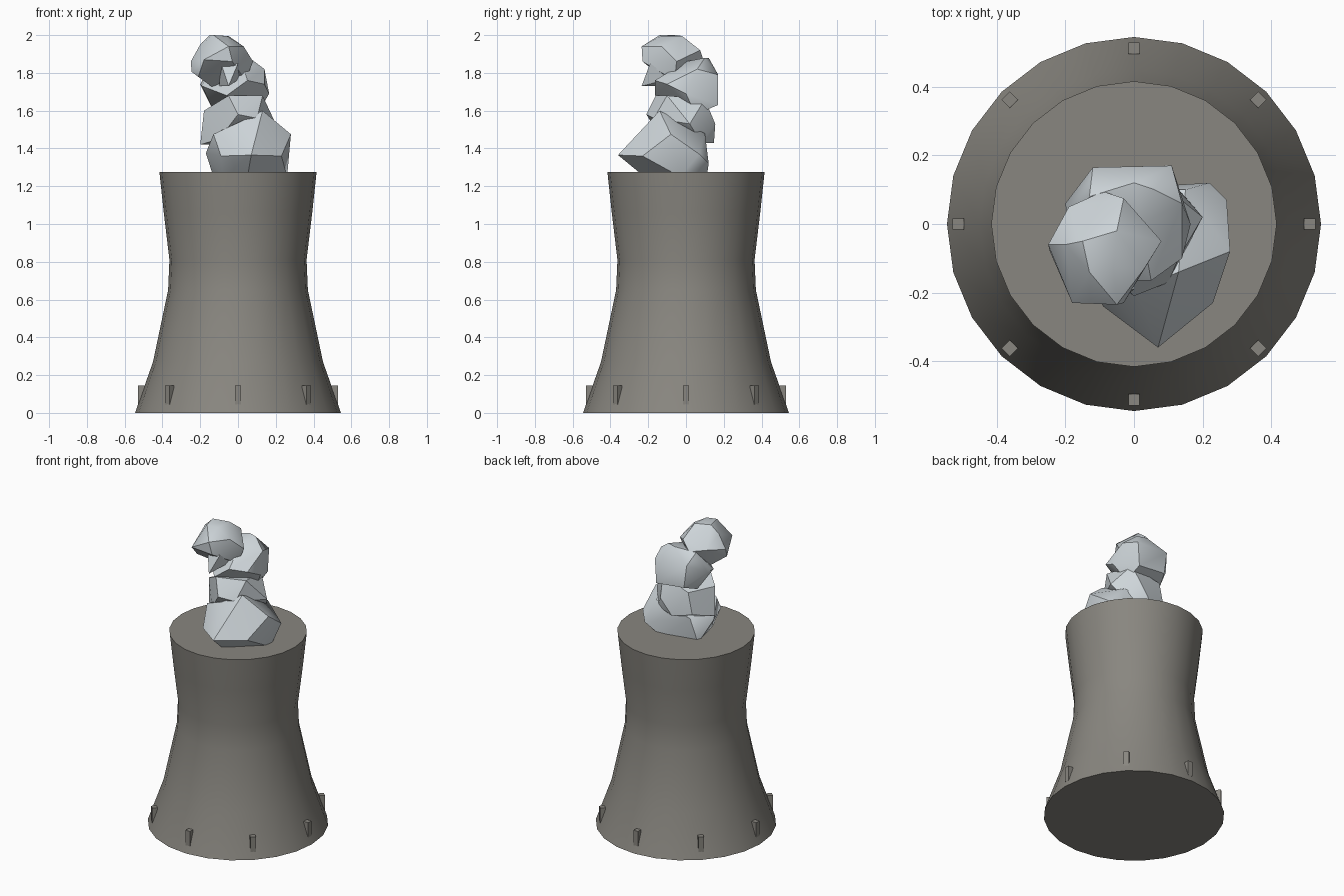
import bpy, bmesh, math
from mathutils import Matrix, Vector


def material(name, rgb):
    m = bpy.data.materials.new(name)
    m.diffuse_color = (*rgb, 1)
    return m


CONCRETE = material("warm grey concrete", (0.25, 0.24, 0.215))
STEAM = material("pale steam", (0.62, 0.67, 0.70))


def finish(name, bm, mat, angle=None):
    bmesh.ops.recalc_face_normals(bm, faces=bm.faces)
    me = bpy.data.meshes.new(name)
    bm.to_mesh(me)
    bm.free()
    me.materials.append(mat)
    ob = bpy.data.objects.new(name, me)
    bpy.context.collection.objects.link(ob)
    if angle:
        bpy.ops.object.select_all(action='DESELECT')
        ob.select_set(True)
        bpy.context.view_layer.objects.active = ob
        bpy.ops.object.shade_smooth_by_angle(angle=math.radians(angle))
    return ob


# cooling tower: waisted profile turned in 24 sides, closed at both ends
SIDES = 24
profile = [(0.545, 0), (0.45, 0.27), (0.37, 0.65), (0.363, 0.81), (0.393, 1.06), (0.416, 1.275)]
bm = bmesh.new()
rings = [[bm.verts.new((r * math.cos(a), r * math.sin(a), z))
          for a in (math.tau * i / SIDES for i in range(SIDES))] for r, z in profile]
for low, high in zip(rings, rings[1:]):
    for i in range(SIDES):
        j = (i + 1) % SIDES
        bm.faces.new((low[i], low[j], high[j], high[i]))
bm.faces.new(rings[0])
bm.faces.new(rings[-1])
finish("tower", bm, CONCRETE, 30)

# eight small posts around the foot
bm = bmesh.new()
for i in range(8):
    m = (Matrix.Rotation(math.tau * i / 8, 4, 'Z') @ Matrix.Translation((0.512, 0, 0.095))
         @ Matrix.Diagonal((0.033, 0.033, 0.1, 1)))
    bmesh.ops.create_cube(bm, size=1, matrix=m)
finish("foot_posts", bm, CONCRETE)


# steam: faceted lumps, each the hull of a few corner points
def lump(name, points):
    bm = bmesh.new()
    for p in points:
        bm.verts.new(p)
    res = bmesh.ops.convex_hull(bm, input=bm.verts)
    loose = [v for v in bm.verts if not v.link_faces]
    bmesh.ops.delete(bm, geom=loose, context='VERTS')
    finish(name, bm, STEAM, 35)


lump("steam_base", [
    (0.07, -0.36, 1.365), (-0.09, -0.24, 1.36), (0.23, -0.23, 1.36), (0.28, -0.08, 1.475),
    (0.27, 0.07, 1.37), (0.22, 0.12, 1.32), (-0.17, -0.05, 1.375), (-0.13, 0.06, 1.25),
    (0.26, -0.03, 1.25), (0.05, -0.22, 1.25), (-0.08, -0.15, 1.25), (-0.13, -0.14, 1.476),
    (0.01, -0.19, 1.54), (0.13, -0.14, 1.60), (0.2, -0.1, 1.53), (0.1, 0.11, 1.25),
    (0.15, 0.1, 1.48), (-0.1, 0.1, 1.42)])

lump("steam_lower", [
    (-0.2, -0.02, 1.42), (-0.18, -0.05, 1.6), (0.15, 0.08, 1.43), (0.08, 0.155, 1.53),
    (0, 0.148, 1.43), (0.2, 0.02, 1.53), (0.13, -0.1, 1.68), (0, -0.21, 1.58),
    (0.1, -0.17, 1.56), (-0.05, -0.16, 1.68), (-0.1, 0.12, 1.6), (-0.13, 0.12, 1.46),
    (0.1, 0.1, 1.66), (-0.1, -0.13, 1.45)])

lump("steam_upper", [
    (-0.12, 0.165, 1.8), (0.11, 0.17, 1.79), (-0.1, 0.165, 1.65), (0.1, 0.17, 1.63),
    (0, 0.12, 1.88), (0.06, 0.1, 1.88), (0.14, 0.06, 1.82), (0.165, 0, 1.69),
    (0.14, -0.1, 1.74), (0.05, -0.165, 1.76), (-0.06, -0.165, 1.68), (-0.19, -0.02, 1.73),
    (-0.2, 0.06, 1.74), (-0.14, 0.08, 1.62), (0.1, 0.05, 1.58), (0.02, 0, 1.86),
    (-0.13, 0.08, 1.86)])

lump("steam_top", [
    (-0.15, -0.05, 2), (-0.05, -0.02, 1.995), (-0.06, -0.13, 1.995), (-0.13, -0.14, 2),
    (0.03, -0.13, 1.94), (0.08, -0.05, 1.86), (-0.18, -0.23, 1.87), (-0.05, -0.235, 1.94),
    (-0.03, -0.23, 1.86), (-0.25, -0.06, 1.86), (-0.245, -0.08, 1.805), (-0.19, 0.05, 1.88),
    (-0.09, 0.095, 1.86), (-0.03, 0.075, 1.92), (-0.13, -0.05, 1.72), (0.04, -0.06, 1.76),
    (-0.2, -0.06, 1.95), (-0.08, 0.06, 1.76), (-0.21, -0.13, 1.78)])

lump("steam_spike", [
    (-0.09, -0.19, 1.85), (0, -0.19, 1.85), (-0.05, -0.235, 1.73),
    (-0.1, -0.08, 1.73), (0.01, -0.08, 1.77)])
